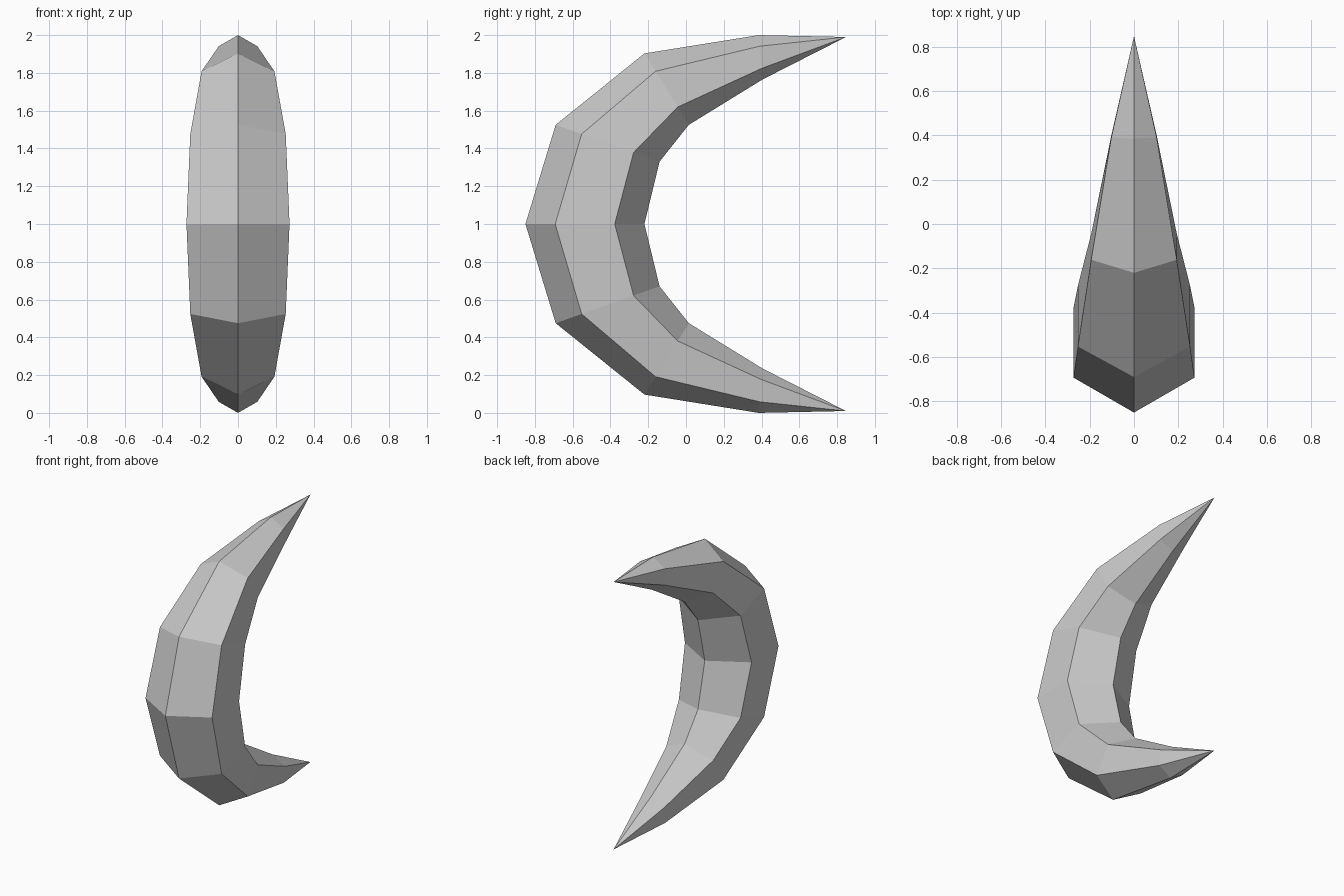
import bpy, bmesh, math
from mathutils import Vector

cube = bpy.data.objects.get("Cube")
if cube:
    bpy.data.objects.remove(cube, do_unlink=True)

SIDES = 6
MID = 1.0  # height of the mirror plane

# Outer and inner (y, z) ends of each hexagonal section, middle to upper horn
half = [
    ((-0.85, 1.0), (-0.22, 1.0)),
    ((-0.69, 1.525), (-0.14, 1.33)),
    ((-0.22, 1.903), (0.015, 1.525)),
    ((0.385, 2.0), (0.405, 1.765)),
]
tip = (0.847, 1.99)


def mirrored(p):
    return (p[0], 2 * MID - p[1])


sections = [(mirrored(a), mirrored(b)) for a, b in reversed(half[1:])] + half

bm = bmesh.new()


def add_ring(outer, inner):
    """Regular hexagon whose corners touch the outer and inner curves."""
    o, i = Vector((0, *outer)), Vector((0, *inner))
    centre, spoke = (o + i) / 2, (o - i) / 2
    side = Vector((spoke.length, 0, 0))
    angles = [math.tau * k / SIDES for k in range(SIDES)]
    return [bm.verts.new(centre + spoke * math.cos(a) + side * math.sin(a)) for a in angles]


# Tapered body between the rings
rings = [add_ring(o, i) for o, i in sections]
for low, high in zip(rings, rings[1:]):
    for k in range(SIDES):
        n = (k + 1) % SIDES
        bm.faces.new((low[k], low[n], high[n], high[k]))

# Pointed horns
for ring, point in ((rings[0], mirrored(tip)), (rings[-1], tip)):
    apex = bm.verts.new((0, *point))
    for k in range(SIDES):
        bm.faces.new((ring[k], ring[(k + 1) % SIDES], apex))

bmesh.ops.recalc_face_normals(bm, faces=bm.faces)
mesh = bpy.data.meshes.new("crescent_horn")
bm.to_mesh(mesh)
bm.free()

# Plain grey surface, flat shaded
grey = bpy.data.materials.new("light_grey")
grey.use_nodes = True
colour = (0.6, 0.6, 0.6, 1.0)
grey.diffuse_color = colour
grey.node_tree.nodes["Principled BSDF"].inputs["Base Color"].default_value = colour
mesh.materials.append(grey)

crescent = bpy.data.objects.new("crescent_horn", mesh)
bpy.context.collection.objects.link(crescent)
